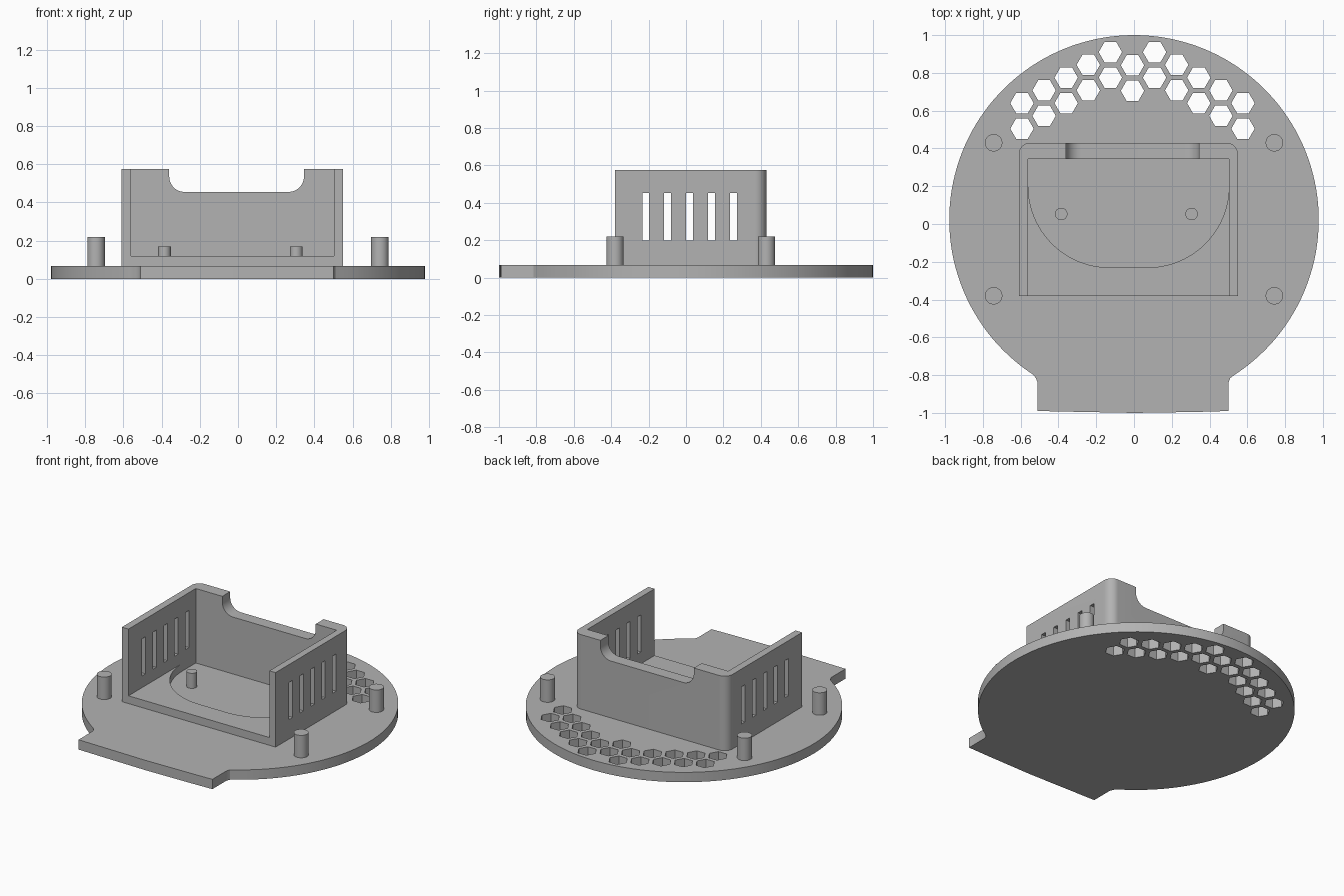
import bpy, bmesh, math
from mathutils import Matrix, Vector

cube = bpy.data.objects.get("Cube")
if cube:
    bpy.data.objects.remove(cube, do_unlink=True)

grey = bpy.data.materials.new("plain grey")
grey.use_nodes = True
COLOR = (0.45, 0.45, 0.45, 1)
grey.diffuse_color = COLOR
grey.node_tree.nodes["Principled BSDF"].inputs["Base Color"].default_value = COLOR


def arc(cx, cy, r, a0, a1, n=12):
    """Points along an arc, angles in degrees."""
    angles = [math.radians(a0 + (a1 - a0) * i / n) for i in range(n + 1)]
    return [(cx + r * math.cos(a), cy + r * math.sin(a)) for a in angles]


def rect(x0, x1, y0, y1):
    return [(x0, y0), (x1, y0), (x1, y1), (x0, y1)]


def prism(name, outlines, lo, hi, upright=False):
    """Extrude outlines from lo to hi along z, or along y when upright."""
    bm = bmesh.new()
    for pts in outlines:
        face = bm.faces.new([bm.verts.new((x, y, lo)) for x, y in pts])
        ext = bmesh.ops.extrude_face_region(bm, geom=[face])
        verts = [v for v in ext["geom"] if isinstance(v, bmesh.types.BMVert)]
        bmesh.ops.translate(bm, verts=verts, vec=Vector((0, 0, hi - lo)))
    if upright:
        swap = Matrix(((1, 0, 0), (0, 0, 1), (0, 1, 0)))
        bmesh.ops.transform(bm, matrix=swap.to_4x4(), verts=bm.verts)
    bmesh.ops.recalc_face_normals(bm, faces=bm.faces)
    mesh = bpy.data.meshes.new(name)
    bm.to_mesh(mesh)
    bm.free()
    mesh.materials.append(grey)
    obj = bpy.data.objects.new(name, mesh)
    bpy.context.collection.objects.link(obj)
    return obj


def activate(obj):
    bpy.ops.object.select_all(action="DESELECT")
    obj.select_set(True)
    bpy.context.view_layer.objects.active = obj


def cut(obj, cutter):
    """Subtract the cutter, then discard it."""
    cutter.hide_render = True
    mod = obj.modifiers.new("cut", "BOOLEAN")
    mod.operation, mod.solver, mod.object = "DIFFERENCE", "EXACT", cutter
    activate(obj)
    bpy.ops.object.modifier_apply(modifier=mod.name)
    bpy.data.objects.remove(cutter, do_unlink=True)


def smooth(obj):
    activate(obj)
    bpy.ops.object.shade_smooth_by_angle(angle=math.radians(30))


TOP = 0.067      # upper face of the base plate
SUNK = 0.04      # parts start inside the plate
RIM = 0.575      # top of the housing
LEFT, RIGHT, FRONT, BACK = -0.61, 0.55, -0.38, 0.43
IN_L, IN_R, IN_B = -0.56, 0.503, 0.345

# Round base plate with a filleted front tab
outline = arc(0, 0.022, 0.978, -56.8, 236.8, 120)
outline += [(-0.52, -0.815), (-0.51, -0.84), (-0.51, -0.99), (-0.27, -0.995),
            (0, -1), (0.33, -0.995), (0.5, -0.99), (0.5, -0.84), (0.51, -0.815)]
plate = prism("base_plate", [outline], 0, TOP)

# Two staggered rows of hexagonal vent holes
hexes = []
for i in range(11):
    x = -0.593 + 0.117 * i
    step = min(i, 10 - i)
    y = 0.84 if step == 5 else 0.64 + 0.0675 * step
    for row in (0, 0.135):
        hexes.append(arc(x, y - row, 0.062, 0, 300, 5))
cut(plate, prism("vent_cutter", hexes, -0.1, 0.2))
smooth(plate)

# Three-sided housing with rounded back corners
R = 0.06
walls = [(LEFT, FRONT), (IN_L, FRONT), (IN_L, IN_B), (IN_R, IN_B), (IN_R, FRONT), (RIGHT, FRONT)]
walls += arc(RIGHT - R, BACK - R, R, 0, 90)
walls += arc(LEFT + R, BACK - R, R, 90, 180)
housing = prism("housing_walls", [walls], SUNK, RIM)

# Cable notch in the back wall, rounded at its lower corners
N = 0.08
notch = [(0.345, 0.7), (-0.36, 0.7)]
notch += arc(-0.36 + N, 0.455 + N, N, 180, 270)
notch += arc(0.345 - N, 0.455 + N, N, 270, 360)
cut(housing, prism("notch_cutter", [notch], 0.3, 0.6, upright=True))

# Five ventilation slots through both side walls
slots = [rect(-0.8, 0.8, y - 0.0185, y + 0.0185)
         for y in (-0.215 + 0.117 * i for i in range(5))]
cut(housing, prism("slot_cutter", slots, 0.2, 0.453))
smooth(housing)

# Raised floor with a bowl-shaped pocket at the back
B = 0.43
floor = [(IN_L, FRONT), (IN_R, FRONT)]
floor += arc(IN_R - B, 0.2, B, 0, -90, 24)
floor += arc(IN_L + B, 0.2, B, -90, -180, 24)
smooth(prism("housing_floor", [floor], SUNK, 0.12))

# Mounting posts on the plate and locating pins in the pocket
for side, x in (("right", -0.743), ("left", 0.743)):
    for end, y in (("front", FRONT), ("back", BACK)):
        smooth(prism(f"{end}_{side}_post", [arc(x, y, 0.046, 0, 350, 35)], SUNK, 0.22))
for side, x in (("right", -0.385), ("left", 0.305)):
    smooth(prism(f"{side}_pin", [arc(x, 0.053, 0.033, 0, 345, 23)], SUNK, 0.17))
